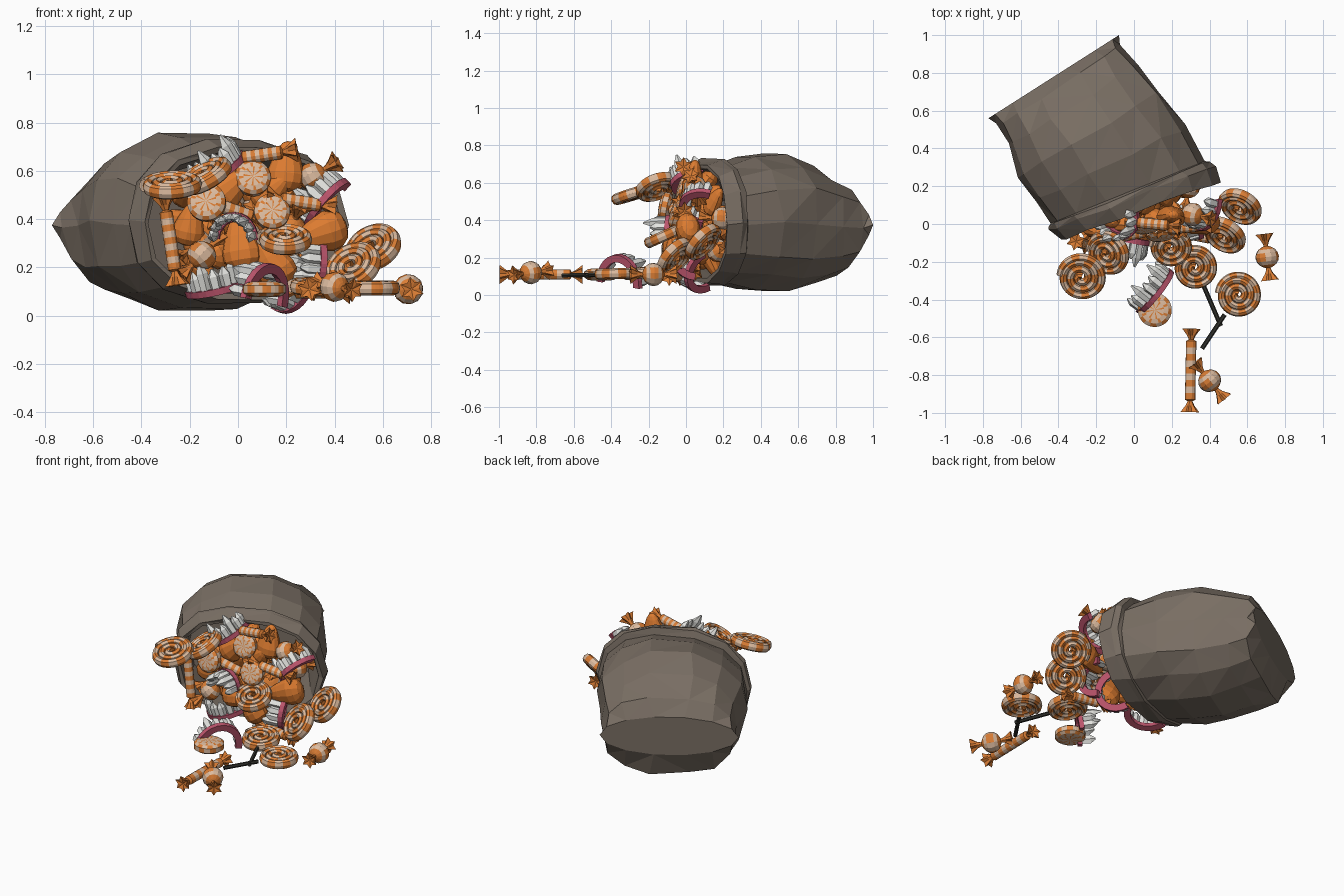
import bpy, bmesh, math, random
from mathutils import Vector, Matrix

if "Cube" in bpy.data.objects:
    bpy.data.objects.remove(bpy.data.objects["Cube"])
random.seed(4)
pi, cos, sin = math.pi, math.cos, math.sin

def mat(name, col):
    m = bpy.data.materials.new(name)
    m.diffuse_color = (*col, 1)
    m.use_nodes = True
    m.node_tree.nodes["Principled BSDF"].inputs["Base Color"].default_value = m.diffuse_color
    return m
SACK = mat("sackcloth", (.19, .155, .125))
ORANGE = mat("candy orange", (.70, .205, .035))
CREAM = mat("candy cream", (.72, .50, .35))
CORN = mat("deep orange", (.72, .20, .03))
WHITE = mat("tooth white", (.78, .78, .75))
PINK = mat("gum pink", (.50, .09, .15))
DARK = mat("stick dark", (.03, .03, .025))

def skin(bm, rings, pick=lambda i, j: 0):
    """Bridge rings of points into a capped tube; pick gives the material index."""
    vs = [[bm.verts.new(p) for p in r] for r in rings]
    n = len(rings[0])
    for i in range(len(vs) - 1):
        for j in range(n):
            k = (j + 1) % n
            f = bm.faces.new((vs[i][j], vs[i][k], vs[i + 1][k], vs[i + 1][j]))
            f.material_index = pick(i, j)
    bm.faces.new(vs[0][::-1]).material_index = pick(0, 0)
    bm.faces.new(vs[-1]).material_index = pick(len(vs) - 2, 0)

def finish(bm, name, mats, M=Matrix()):
    bmesh.ops.recalc_face_normals(bm, faces=bm.faces)
    me = bpy.data.meshes.new(name)
    bm.to_mesh(me)
    bm.free()
    for m in mats:
        me.materials.append(m)
    o = bpy.data.objects.new(name, me)
    o.matrix_world = M
    bpy.context.collection.objects.link(o)

def frame(c, up, fwd=(0.1, 1, 0.2)):
    z = Vector(up).normalized()
    x = Vector(fwd).cross(z).normalized()
    y = z.cross(x)
    return Matrix.Translation(c) @ Matrix((x, y, z)).transposed().to_4x4()

def circle(z, r, n, star=1.0, sy=1.0):
    return [(r * (star if j % 2 else 1) * cos(2 * pi * j / n),
             r * sy * (star if j % 2 else 1) * sin(2 * pi * j / n), z) for j in range(n)]

# --- sack: superellipse sections from inside the mouth, over the lip, to the flat back seam
def section(t, hw, z0, z1, jit=0, e=.85, n=14):
    a = math.radians(20 + 12.5 * max(0, min(1, t * 1.6)))
    out = []
    for j in range(n):
        c, s = cos(2 * pi * j / n), sin(2 * pi * j / n)
        c, s = [math.copysign(abs(q) ** e, q) for q in (c, s)]
        p = Vector((.01 - .435 * t + cos(a) * hw * c, .10 + .68 * t + sin(a) * hw * c,
                    (z0 + z1) / 2 + (z1 - z0) / 2 * s))
        out.append(p + Vector([random.uniform(-jit, jit) for _ in range(3)]))
    return out
bm = bmesh.new()
skin(bm, [section(*s) for s in (
    (.40, .37, .08, .65), (.12, .40, .09, .64), (-.04, .425, .085, .68),
    (-.05, .45, .065, .70, .008), (.05, .47, .05, .735, .008), (.09, .46, .05, .73, .006),
    (.10, .44, .06, .69), (.32, .445, .03, .735, .014), (.56, .435, .012, .755, .012),
    (.78, .405, .05, .685, .014, .8), (.93, .385, .11, .60, .012, .75), (1.0, .41, .25, .50, 0, 1))])
bmesh.ops.triangulate(bm, faces=bm.faces[:])
finish(bm, "sack", [SACK])

# --- spiral lollipop: coil that closes into a round rim
def lollipop(c, n, R=.128, stick=None):
    bm = bmesh.new()
    N, w, h = 96, R * .165, .029
    rings = []
    for i in range(N + 1):
        s = math.sqrt((i + .3) / (N + .3))
        th, r = 7 * pi * s, (R - w) * min(1, s * 1.18)
        rings.append([((r + w * cos(b)) * cos(th), (r + w * cos(b)) * sin(th), h * sin(b))
                      for b in [2 * pi * k / 8 for k in range(8)]])
    skin(bm, rings, lambda i, j: (i // 3) % 2)
    finish(bm, "lollipop", [ORANGE, CREAM], frame(c, n))
    if stick:
        a, b = map(Vector, stick)
        bm = bmesh.new()
        skin(bm, [circle(0, .012, 6), circle((b - a).length, .012, 6)])
        finish(bm, "lollipop_stick", [DARK], frame(a, b - a, (0, 0, 1)))
lollipop((-.28, -.28, .54), (-.05, -.3, .95), .131)
lollipop((-.14, -.155, .575), (-.45, -.3, .8), .125)
lollipop((.19, -.12, .315), (0, -.4, .9), .117)
lollipop((.32, -.23, .12), (.02, -.12, 1), .12, ((.37, -.33, .11), (.46, -.54, .105)))
lollipop((.55, -.375, .115), (.0, -.03, 1), .122, ((.48, -.48, .11), (.36, -.66, .105)))
lollipop((.475, -.06, .20), (-.4, -.68, .6), .125)
lollipop((.56, .09, .28), (-.36, -.68, .64), .122)

# --- peppermint disc with a swirl of stripes
def peppermint(c, n, r=.085):
    bm = bmesh.new()
    prof = [(-.032, .03), (-.032, .55), (-.028, .8), (-.015, 1), (.015, 1), (.028, .8), (.032, .55), (.032, .03)]
    skin(bm, [circle(z, r * q, 32) for z, q in prof],
         lambda i, j: 0 if (j + abs(i - 3)) % 4 < (2 if 2 <= i <= 4 else 1) else 1)
    finish(bm, "peppermint", [ORANGE, CREAM], frame(c, n))
peppermint((.11, -.455, .11), (0, 0, 1), .09)
peppermint((-.13, -.11, .47), (-.1, -1, .2), .08)
peppermint((.06, -.01, .57), (.1, -1, .3), .075)
peppermint((.14, -.05, .43), (.1, -1, .3), .075)

# --- wrapped candy: banded body with a pleated fan at each end
def wrapped(c, axis, name="wrapped_candy", half=.058, r=.063, long=False):
    bm = bmesh.new()
    n = 12
    if long:
        body = [(half * (k / 4.5 - 1), r) for k in range(10)]
    else:
        body = [(half * cos(pi - pi * k / 8), max(.012, r * sin(pi * k / 8))) for k in range(9)]
    fan = [(half + .056, .004, .6), (half + .066, .052, .6), (half + .03, .024, .8), (half + .008, .013, 1)]
    rings = [circle(-z, q, n, s) for z, q, s in fan] + [circle(z, q, n) for z, q in body]
    rings += [circle(z, q, n, s) for z, q, s in fan[::-1]]
    m, lo = len(rings), len(fan)
    def pick(i, j):
        if i < lo or i >= m - lo - 1:
            return 0
        return (i - lo) % 2 if long else int((i - lo) in (2, 5) or (i - lo in (3, 4) and j % 4 > 1))
    skin(bm, rings, pick)
    finish(bm, name, [ORANGE, CREAM], frame(c, axis, (.3, .5, .9)))
wrapped((.705, -.175, .11), (.12, -1, 0))
wrapped((.40, -.83, .12), (.6, -.75, -.1))
wrapped((.31, .05, .575), (.8, -.2, .5))
wrapped((-.15, -.07, .25), (.6, .2, .6))
wrapped((.22, .03, .36), (.3, -.5, .7))
def candy_stick(c, axis, half=.155):
    wrapped(c, axis, "candy_stick", half, .028, True)
candy_stick((.30, -.775, .11), (0.02, 1, 0))
candy_stick((-.28, -.10, .31), (.15, -.05, -1), .12)
candy_stick((.10, .0, .665), (1, -.1, .15), .08)
candy_stick((.26, -.02, .47), (1, .1, -.15), .08)
candy_stick((-.03, -.06, .44), (1, .2, -.35), .09)
candy_stick((.32, -.06, .10), (1, -.2, .0), .08)

# --- rounded candy kernels
def kernel(c, axis, s=1.0):
    bm = bmesh.new()
    prof = [(-.1, .02), (-.09, .05), (-.065, .072), (-.03, .075), (.03, .056), (.07, .038), (.09, .024), (.098, .008)]
    skin(bm, [circle(z * s, r * s, 12, 1, .75) for z, r in prof])
    finish(bm, "candy_kernel", [CORN], frame(c, axis))
for c, a, s in [((.01, -.06, .30), (-.15, .1, 1), 1.1), ((.14, -.06, .22), (-.5, -.1, .8), 1.1),
                ((.34, .0, .34), (-.9, -.2, -.3), 1.15), ((.20, .04, .62), (.1, .1, 1), 1.05),
                ((-.03, .0, .53), (.7, -.1, .6), 1), ((.14, .02, .51), (.6, -.3, .6), .9),
                ((-.20, -.03, .38), (.2, -.2, 1), .9)]:
    kernel(c, a, s)
# loose filling just inside the mouth
for k in range(24):
    a, q = 2.4 * k, math.sqrt((k + .5) / 24)
    u = .31 * q * cos(a)
    p = (.015 + .94 * u, .10 + .34 * u + random.uniform(-.03, .06), .38 + .23 * q * sin(a))
    d = [random.uniform(-1, 1) for _ in range(3)]
    if k % 3 == 0:
        wrapped(p, d)
    else:
        kernel(p, d, .85)

# --- toy fangs: curved gum with a row of teeth, two of them long
def fangs(c, up, fwd, R=.105):
    bm = bmesh.new()
    def at(a, off, z):
        return Vector(((R + off) * cos(a), (R * 1.15 + off) * sin(a) - R * .5, z))
    N = 12
    skin(bm, [[at(pi * i / N, o, z) for o, z in ((-.02, -.04), (.02, -.04), (.022, -.012), (-.018, -.012))]
              for i in range(N + 1)])
    for k in range(8):
        a = pi * (k + .5) / 8
        h = .11 if k in (2, 5) else .07
        mid, t = at(a, 0, 0), Vector((-sin(a), cos(a), 0))
        rad = Vector((cos(a), sin(a), 0))
        rings = []
        for z, w in ((-.02, .85), (h * .55, 1), (h, .2)):
            rings.append([mid + t * (.026 * w * p) + rad * (.018 * w * q) + Vector((0, 0, z))
                          for p, q in ((1, -.5), (.6, 1), (-.6, 1), (-1, -.5), (0, -1))])
        skin(bm, rings, lambda i, j: 1)
    finish(bm, "toy_fangs", [PINK, WHITE], frame(c, up, fwd))
fangs((.10, -.34, .12), (-.75, .6, .15), (.1, .1, 1), .125)
fangs((-.08, .0, .625), (-.5, -.2, .8), (.3, -1, .1))
fangs((.35, .06, .49), (-.75, .2, .65), (0, -1, .25), .11)
fangs((.31, .0, .21), (-1, -.25, .1), (0, -1, .1))
fangs((-.08, -.02, .14), (-.25, -.15, 1), (.1, -1, 0), .12)
fangs((-.02, -.11, .355), (-.2, -1, -.05), (0, -.1, 1), .08)
fangs((.22, .05, .12), (-.6, -.55, .3), (.5, -.6, -.4))
